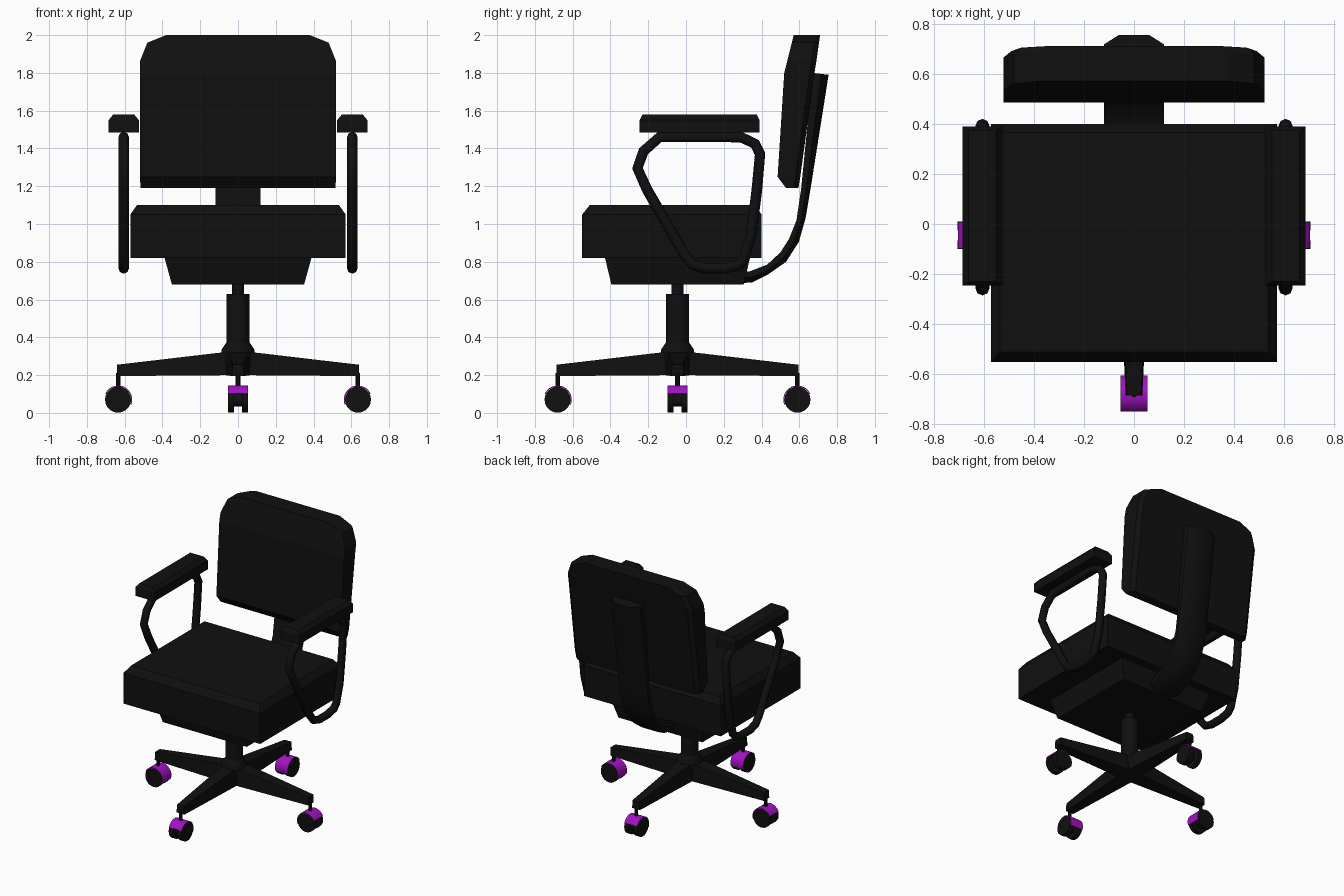
import bpy, bmesh
from math import cos, sin, pi, radians
from mathutils import Matrix, Vector

if "Cube" in bpy.data.objects:
    bpy.data.objects.remove(bpy.data.objects["Cube"])

CY = -0.045  # column centre in y


def material(name, rgb):
    m = bpy.data.materials.new(name)
    m.diffuse_color = (*rgb, 1)
    m.use_nodes = True
    m.node_tree.nodes["Principled BSDF"].inputs["Base Color"].default_value = m.diffuse_color
    return m


BLACK = material("black", (0.005, 0.005, 0.005))
PURPLE = material("purple", (0.36, 0.006, 0.54))


def loft(name, rings, mat=BLACK, xf=None, smooth=False):
    """Skin a stack of equal-length point rings and cap both ends."""
    bm = bmesh.new()
    vs = [[bm.verts.new(p) for p in r] for r in rings]
    n = len(vs[0])
    for a, b in zip(vs, vs[1:]):
        for i in range(n):
            j = (i + 1) % n
            bm.faces.new((a[i], a[j], b[j], b[i]))
    bm.faces.new(vs[0][::-1])
    bm.faces.new(vs[-1])
    bmesh.ops.recalc_face_normals(bm, faces=bm.faces)
    if xf:
        bm.transform(xf)
    me = bpy.data.meshes.new(name)
    bm.to_mesh(me)
    bm.free()
    me.materials.append(mat)
    ob = bpy.data.objects.new(name, me)
    bpy.context.collection.objects.link(ob)
    if smooth:
        bpy.ops.object.select_all(action='DESELECT')
        ob.select_set(True)
        bpy.context.view_layer.objects.active = ob
        bpy.ops.object.shade_smooth_by_angle(angle=radians(35))
    return ob


def rect(x0, x1, y0, y1, z):
    return [(x0, y0, z), (x1, y0, z), (x1, y1, z), (x0, y1, z)]


def circle(r, z, n=16):
    return [(r * cos(2 * pi * i / n), CY + r * sin(2 * pi * i / n), z) for i in range(n)]


# seat cushion with chamfered top, and tapered tray below it
loft("seat", [rect(-.57, .57, -.55, .40, .82), rect(-.57, .57, -.55, .40, 1.05),
              rect(-.535, .535, -.51, .365, 1.10)])
loft("seat_tray", [rect(-.35, .35, -.395, .305, .68), rect(-.39, .39, -.43, .34, .825)])

# backrest: half width, front y, back y, height
levels = [(.515, .53, .595, 1.19), (.52, .485, .605, 1.25), (.52, .52, .68, 1.80),
          (.52, .535, .69, 1.86), (.48, .56, .704, 1.96), (.38, .57, .71, 2.0)]
loft("backrest", [[(-w, f, z), (w, f, z), (w, b - .025, z), (w - .03, b, z),
                   (-w + .03, b, z), (-w, b - .025, z)] for w, f, b, z in levels])

# curved back support: inner and outer (y, z) points
support = [((.67, 1.80), (.755, 1.79)), ((.61, 1.19), (.66, 1.19)), ((.585, 1.02), (.633, 1.03)),
           ((.545, .92), (.597, .905)), ((.50, .85), (.53, .80)), ((.43, .785), (.43, .73)),
           ((.34, .75), (.35, .69)), ((.20, .74), (.20, .685))]
rings = []
for a, b in support:
    a, b = Vector(a), Vector(b)
    m = a.lerp(b, .55)
    rings.append([(x, p.x, p.y) for x, p in
                  ((-.12, a), (.12, a), (.12, m), (.06, b), (-.06, b), (-.12, m))])
loft("back_support", rings, smooth=True)

# armrest pads and looped tubes
loop = [(-.14, 1.46), (-.225, 1.385), (-.257, 1.295), (-.205, 1.18), (-.06, .93), (-.01, .84),
        (.035, .785), (.10, .765), (.20, .765), (.275, .78), (.305, .81), (.345, .94),
        (.375, 1.18), (.392, 1.37), (.365, 1.425), (.29, 1.46)]
for side, s in (("left", -1), ("right", 1)):
    x0, x1 = sorted((s * .525, s * .685))
    loft("armrest_pad_" + side, [rect(x0, x1, -.245, .39, 1.485), rect(x0, x1, -.245, .39, 1.55),
                                 rect(x0 + .025, x1 - .025, -.23, .375, 1.58)])
    cu = bpy.data.curves.new("arm_tube_" + side, 'CURVE')
    cu.dimensions = '3D'
    cu.bevel_depth = .028
    cu.bevel_resolution = 2
    sp = cu.splines.new('POLY')
    sp.points.add(len(loop) - 1)
    for p, (y, z) in zip(sp.points, loop):
        p.co = (s * .605, y, z, 1)
    sp.use_cyclic_u = True
    cu.materials.append(BLACK)
    ob = bpy.data.objects.new("arm_tube_" + side, cu)
    bpy.context.collection.objects.link(ob)
    bpy.ops.object.select_all(action='DESELECT')
    ob.select_set(True)
    bpy.context.view_layer.objects.active = ob
    bpy.ops.object.convert(target='MESH')

# gas column and hub
loft("column_rod", [circle(.033, .60), circle(.033, .70)], smooth=True)
loft("column_sleeve", [circle(.06, .30), circle(.06, .63)], smooth=True)
loft("hub", [circle(.06, .20), circle(.087, .24), circle(.087, .335), circle(.06, .375)], smooth=True)


def disc(r, x, n=20):
    return [(x, r * cos(2 * pi * i / n), .07 + r * sin(2 * pi * i / n)) for i in range(n)]


# four star legs with twin-wheel casters, built pointing -y and turned
hood = [radians(25 + 175 * i / 12) for i in range(13)]
for k in range(4):
    turn = Matrix.Translation((0, CY, 0)) @ Matrix.Rotation(k * pi / 2, 4, 'Z')
    at = turn @ Matrix.Translation((0, -.635, 0))
    loft(f"base_leg_{k}", [[(-w, y, z0), (w, y, z0), (w * .85, y, z1), (-w * .85, y, z1)]
                           for w, y, z0, z1 in ((.065, 0, .20, .33), (.033, -.64, .195, .255))], xf=turn)
    loft(f"caster_stem_{k}", [[(.012 * cos(i * pi / 4), .012 * sin(i * pi / 4), z)
                               for i in range(8)] for z in (.10, .21)], xf=at)
    for s in (-1, 1):
        loft(f"caster_wheel_{k}_{s}", [disc(.069, s * .02), disc(.069, s * .054)], xf=at, smooth=True)
    loft(f"caster_core_{k}", [disc(.035, -.03), disc(.035, .03)], xf=at)
    loft(f"caster_hood_{k}", [[(x, -r * cos(a), .07 + r * sin(a)) for x, r in
                               ((-.053, .07), (.053, .07), (.053, .075), (-.053, .075))]
                              for a in hood], PURPLE, at, smooth=True)
